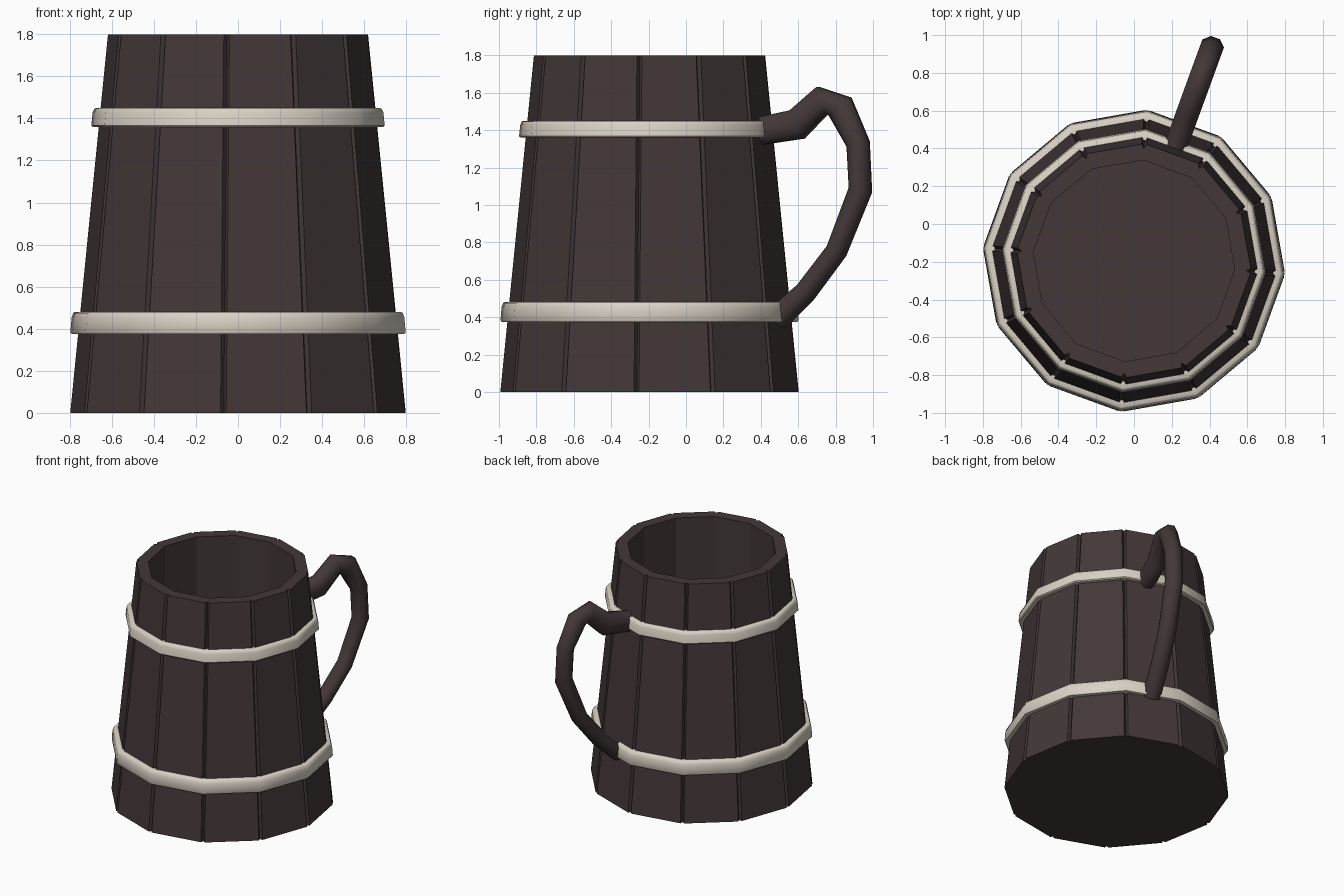
import bpy, bmesh
from math import cos, sin, radians, pi
from mathutils import Vector

SIDES = 12
PHASE = radians(85)
CENTRE_Y = -0.195

cube = bpy.data.objects.get("Cube")
if cube:
    bpy.data.objects.remove(cube, do_unlink=True)


def material(name, rgb):
    mat = bpy.data.materials.new(name)
    mat.use_nodes = True
    mat.diffuse_color = (*rgb, 1)
    bsdf = mat.node_tree.nodes["Principled BSDF"]
    bsdf.inputs["Base Color"].default_value = (*rgb, 1)
    bsdf.inputs["Roughness"].default_value = 0.8
    return mat


def loft(name, rings, mat, closed=False, smooth=None):
    """Skin a list of equal-length rings; cap the ends unless closed."""
    bm = bmesh.new()
    loops = [[bm.verts.new(p) for p in ring] for ring in rings]
    pairs = list(zip(loops, loops[1:]))
    if closed:
        pairs.append((loops[-1], loops[0]))
    else:
        bm.faces.new(loops[0])
        bm.faces.new(loops[-1])
    for a, b in pairs:
        for i in range(len(a)):
            j = (i + 1) % len(a)
            bm.faces.new((a[i], a[j], b[j], b[i]))
    bmesh.ops.recalc_face_normals(bm, faces=bm.faces)
    mesh = bpy.data.meshes.new(name)
    bm.to_mesh(mesh)
    bm.free()
    mesh.materials.append(mat)
    obj = bpy.data.objects.new(name, mesh)
    bpy.context.collection.objects.link(obj)
    if smooth:
        bpy.ops.object.select_all(action='DESELECT')
        obj.select_set(True)
        bpy.context.view_layer.objects.active = obj
        bpy.ops.object.shade_smooth_by_angle(angle=radians(smooth))
    return obj


def corner(k, r, z):
    a = PHASE + 2 * pi * k / SIDES
    return Vector((r * cos(a), CENTRE_Y + r * sin(a), z))


def polygon(r, z):
    return [corner(k, r, z) for k in range(SIDES)]


def stave_outline(r, z, depth=0.0, half_gap=0.014):
    """Twelve-sided outline with a groove of the given depth at each corner."""
    pts = []
    for k in range(SIDES):
        c = corner(k, r, z)
        before = (corner(k - 1, r, z) - c).normalized() * half_gap
        after = (corner(k + 1, r, z) - c).normalized() * half_gap
        pts += [c + before, corner(k, r - depth, z), c + after]
    return pts


wood = material("dark wood", (0.056, 0.039, 0.039))
metal = material("pale band", (0.70, 0.64, 0.56))

# Hollow tapered body with grooves between the staves
loft("mug_body", [
    stave_outline(0.803, 0, 0.025),
    stave_outline(0.623, 1.8, 0.025),
    stave_outline(0.535, 1.8),
    stave_outline(0.535, 0.12),
], wood)

# Hoops around the staves, softly rounded at the top
for name, z, height, r in (("lower_band", 0.375, 0.105, 0.80),
                           ("upper_band", 1.36, 0.09, 0.70)):
    profile = [(-0.06, 0), (-0.006, 0), (0, 0.08), (-0.006, 0.75),
               (-0.014, 0.95), (-0.022, 1), (-0.06, 1)]
    loft(name, [polygon(r + dr, z + t * height) for dr, t in profile],
         metal, closed=True, smooth=40)

# Bent handle: (distance from the axis, height, half thickness)
path = [(0.63, 1.395, 0.08), (0.84, 1.43, 0.09), (0.985, 1.56, 0.082),
        (1.085, 1.525, 0.08), (1.187, 1.326, 0.064), (1.20, 1.08, 0.064),
        (1.064, 0.754, 0.058), (0.889, 0.535, 0.06), (0.725, 0.39, 0.07)]
radial = Vector((cos(radians(70)), sin(radians(70)), 0))
across = Vector((-radial.y, radial.x, 0))
up = Vector((0, 0, 1))
centres = [Vector((0, CENTRE_Y, 0)) + radial * s + up * z for s, z, t in path]
rings = []
for i, (c, (s, z, thick)) in enumerate(zip(centres, path)):
    tangent = centres[min(i + 1, len(path) - 1)] - centres[max(i - 1, 0)]
    normal = tangent.normalized().cross(across)
    ring = []
    for k in range(8):
        a = 2 * pi * (k + 0.5) / 8
        ring.append(c + across * 0.066 * cos(a) + normal * thick * sin(a))
    rings.append(ring)
loft("handle", rings, wood, smooth=60)
